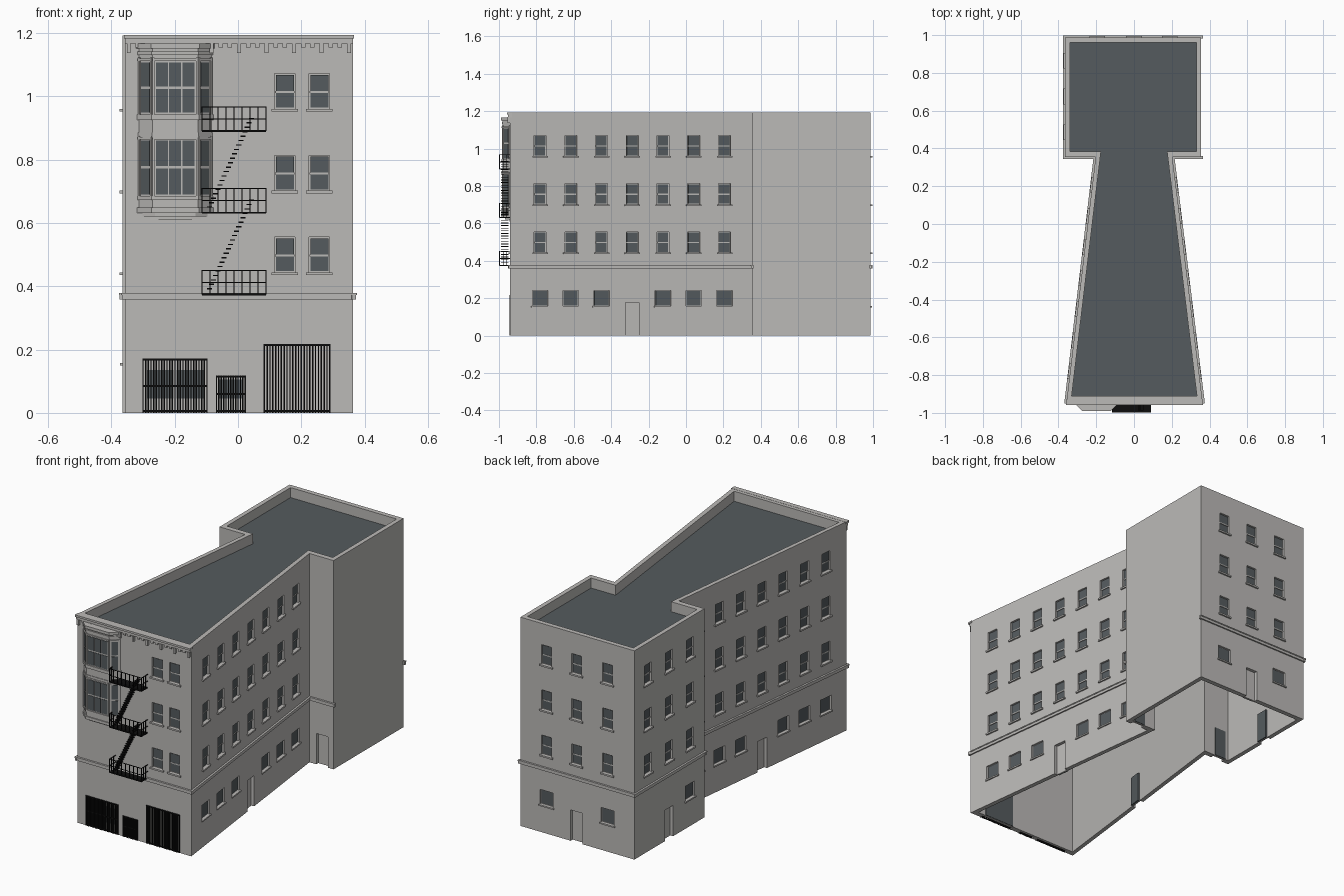
import bpy, bmesh
from mathutils import Vector

if "Cube" in bpy.data.objects:
    bpy.data.objects.remove(bpy.data.objects["Cube"])


def material(name, rgb):
    m = bpy.data.materials.new(name)
    m.use_nodes = True
    m.diffuse_color = (*rgb, 1)
    m.node_tree.nodes["Principled BSDF"].inputs["Base Color"].default_value = (*rgb, 1)
    return m


STONE = material("pale grey stone", (0.5, 0.49, 0.475))
DARK = material("dark slate", (0.09, 0.105, 0.112))
IRON = material("black iron", (0.004, 0.004, 0.004))
parts = {}


def mesh_for(name, mat):
    return parts.setdefault(name, (bmesh.new(), mat))[0]


def solid(bm, low, high):
    """Close a prism between two matching loops of points."""
    a = [bm.verts.new(p) for p in low]
    b = [bm.verts.new(p) for p in high]
    bm.faces.new(a[::-1])
    bm.faces.new(b)
    for i in range(len(a)):
        j = (i + 1) % len(a)
        bm.faces.new((a[i], a[j], b[j], b[i]))


def prism(bm, pts, z0, z1):
    solid(bm, [(x, y, z0) for x, y in pts], [(x, y, z1) for x, y in pts])


def box(bm, x0, x1, y0, y1, z0, z1):
    prism(bm, [(x0, y0), (x1, y0), (x1, y1), (x0, y1)], z0, z1)


class Wall:
    """A vertical face from a to b; t runs along it, d points outward."""
    def __init__(self, a, b):
        self.a, self.b = Vector(a), Vector(b)
        self.length = (self.b - self.a).length
        self.dir = (self.b - self.a).normalized()
        self.out = Vector((self.dir.y, -self.dir.x))

    def along(self, c):
        axis = 0 if abs(self.dir.x) > abs(self.dir.y) else 1
        return (c - self.a[axis]) / self.dir[axis]

    def box(self, bm, t0, t1, z0, z1, d0, d1):
        pts = [self.a + self.dir * t + self.out * d
               for t, d in ((t0, d1), (t1, d1), (t1, d0), (t0, d0))]
        prism(bm, pts, z0, z1)


# Footprint, inner faces of the walls, and one frame per wall
outer = [(-.357, -.94), (.363, -.94), (.203, .355), (.355, .355),
         (.355, .987), (-.365, .987), (-.365, .355), (-.203, .355)]
inner = [(-.33, -.91), (.333, -.91), (.175, .385), (.33, .385),
         (.33, .96), (-.34, .96), (-.34, .385), (-.175, .385)]
TOP, ROOF = 1.192, 1.135
walls = [Wall(outer[i], outer[(i + 1) % 8]) for i in range(8)]
front, wing_l, step_l, block_l, back, block_r, step_r, wing_r = walls

shell = mesh_for("walls", STONE)
rings = [[shell.verts.new((x, y, z)) for x, y in pts]
         for pts, z in ((outer, 0), (outer, TOP), (inner, TOP), (inner, 0))]
for k in range(4):
    r, s = rings[k], rings[(k + 1) % 4]
    for i in range(8):
        j = (i + 1) % 8
        shell.faces.new((r[i], r[j], s[j], s[i]))
prism(mesh_for("roof", DARK), inner, ROOF - .01, ROOF)

cutter = mesh_for("cutter", STONE)
glass = mesh_for("window_glass", DARK)
trim = mesh_for("window_sills", STONE)
door_backs = mesh_for("door_backs", DARK)


def sash_window(wall, c, z, w=.057, h=.107):
    t = wall.along(c)
    wall.box(cutter, t - w / 2 - .004, t + w / 2 + .004, z, z + h + .004, -.012, .01)
    wall.box(glass, t - w / 2, t + w / 2, z + .004, z + h * .47, -.013, -.009)
    wall.box(glass, t - w / 2, t + w / 2, z + h * .53, z + h, -.013, -.006)
    wall.box(trim, t - w / 2 - .002, t + w / 2 + .002, z + h * .47, z + h * .53, -.013, -.005)
    wall.box(trim, t - w / 2 - .013, t + w / 2 + .013, z - .009, z, -.005, .009)


def low_window(wall, c):
    t = wall.along(c)
    wall.box(cutter, t - .042, t + .042, .158, .242, -.012, .01)
    wall.box(glass, t - .038, t + .038, .162, .238, -.013, -.009)
    wall.box(trim, t - .048, t + .048, .15, .158, -.005, .007)


def door(wall, c):
    t = wall.along(c)
    wall.box(cutter, t - .037, t + .037, -.01, .176, -.018, .01)
    wall.box(door_backs, t - .035, t + .035, .002, .172, -.022, -.033)


FLOORS = (.444, .702, .96)

# Upper windows on every glazed wall
wing_cols = [-.78 + .1643 * k for k in range(7)]
back_cols, block_cols = (.19, 0, -.195), (.865, .675, .485)
for wall, cols in ((front, (.148, .257)), (wing_l, wing_cols), (wing_r, wing_cols),
                   (back, back_cols), (block_r, block_cols)):
    for c in cols:
        for z in FLOORS:
            sash_window(wall, c, z)

# Ground floor windows and doors
for wall in (wing_l, wing_r):
    for k, c in enumerate(wing_cols):
        (door if k == 3 else low_window)(wall, c)
for c in (.19, -.195):
    low_window(back, c)
low_window(block_r, .485)
door(back, 0)
door(block_r, .675)
door(step_l, .283)
door(step_r, -.283)

# String course around all walls but the blank one
band = mesh_for("string_course", STONE)
for wall in walls:
    if wall is not block_l:
        wall.box(band, -.01, wall.length + .01, .358, .372, -.005, .008)
        wall.box(band, -.01, wall.length + .01, .372, .378, -.005, .011)

# Front cornice with hanging teeth and brackets
cornice = mesh_for("cornice", STONE)
L = front.length
front.box(cornice, -.003, L + .003, 1.182, 1.193, -.01, .018)
front.box(cornice, 0, L, 1.166, 1.182, -.01, .011)
for k in range(25):
    t = .012 + k * .029
    if k % 3 == 0:
        front.box(cornice, t - .006, t + .006, 1.136, 1.168, -.002, .014)
    else:
        front.box(cornice, t - .007, t + .007, 1.154, 1.168, -.002, .009)

# Bay window: stacked layers on a chamfered plan
bay = mesh_for("bay_window", STONE)


def bay_plan(g):
    return [(-.313 - g, -.93), (-.313 - g, -.942), (-.27 - g * .6, -.98 - g),
            (-.127 + g * .6, -.98 - g), (-.084 + g, -.942), (-.084 + g, -.93)]


for g, z0, z1 in ((0, .645, 1.15), (.005, 1.13, 1.142), (.009, 1.15, 1.166), (.006, .925, .943),
                  (.003, .87, .885), (.005, .672, .685), (.006, .632, .648),
                  (-.012, .62, .634), (-.035, .61, .622)):
    prism(bay, bay_plan(g), z0, z1)

plan = bay_plan(0)
for i in (1, 2, 3):
    w = Wall(plan[i], plan[i + 1])
    n = 3 if i == 2 else 1
    edge = .009
    pane = (w.length - 2 * edge) / n
    for z0, z1 in ((.69, .86), (.948, 1.107)):
        mid = (z0 + z1) / 2
        for k in range(n):
            t = edge + k * pane
            for lo, hi in ((z0, mid - .004), (mid + .004, z1)):
                w.box(glass, t + .002, t + pane - .002, lo, hi, -.002, .002)
        for t in (0, w.length - .006):
            w.box(bay, t, t + .006, z0 - .008, z1 + .015, -.002, .005)
        w.box(bay, 0, w.length, z1 + .004, z1 + .012, -.002, .006)

# Street gates: recessed openings behind iron bars
gates = mesh_for("gate_bars", IRON)
for x0, x1, h, bars, rails in ((-.3, -.098, .172, 25, (.006, .085, .168)),
                               (-.068, .023, .118, 13, (.006, .06, .114)),
                               (.083, .29, .218, 24, (.006, .214))):
    a, b = front.along(x0), front.along(x1)
    front.box(cutter, a, b, -.01, h, -.015, .01)
    for k in range(bars):
        t = a + (b - a) * k / (bars - 1)
        front.box(gates, t - .0021, t + .0021, 0, h, -.001, .004)
    for z in rails:
        front.box(gates, a, b, z - .003, z + .003, -.001, .003)
for x0, x1, z0, z1 in ((-.288, -.204, .045, .135), (-.194, -.108, .045, .135),
                       (-.06, -.025, .045, .105), (-.02, .015, .045, .105)):
    front.box(glass, front.along(x0), front.along(x1), z0, z1, -.017, -.011)
front.box(door_backs, front.along(.09), front.along(.283), .002, .214, -.022, -.033)

# Fire escape: three railed landings and two flights of treads
rails = mesh_for("fire_escape_landings", IRON)
treads = mesh_for("fire_escape_stairs", IRON)
X0, X1, Y0, Y1, R = -.114, .088, -.997, -.941, .0016
for z in (.374, .632, .89):
    box(rails, X0, X1, Y0, Y1, z - .003, z + .003)
    for h in (.038, .076):
        box(rails, X0, X1, Y0 - R, Y0 + R, z + h - R, z + h + R)
        for x in (X0, X1):
            box(rails, x - R, x + R, Y0, Y1, z + h - R, z + h + R)
    for k in range(9):
        x = X0 + (X1 - X0) * k / 8
        box(rails, x - R, x + R, Y0 - R, Y0 + R, z, z + .076)
    for x in (X0, X1):
        for y in (-.978, -.96):
            box(rails, x - R, x + R, y - R, y + R, z, z + .076)
for z in (.39, .648):
    for k in range(21):
        x = -.09 + k * .0066
        box(treads, x - .008, x + .008, -.988, -.95, z + k * .014, z + k * .014 + .004)

# Turn the collected parts into objects
for name, (bm, mat) in parts.items():
    bmesh.ops.recalc_face_normals(bm, faces=bm.faces)
    me = bpy.data.meshes.new(name)
    bm.to_mesh(me)
    bm.free()
    me.materials.append(mat)
    bpy.context.collection.objects.link(bpy.data.objects.new(name, me))

# Cut the openings into the walls
wall_ob, cut_ob = bpy.data.objects["walls"], bpy.data.objects["cutter"]
cut_ob.hide_render = True
mod = wall_ob.modifiers.new("openings", "BOOLEAN")
mod.operation, mod.solver, mod.object = "DIFFERENCE", "EXACT", cut_ob
bpy.context.view_layer.objects.active = wall_ob
bpy.ops.object.modifier_apply(modifier=mod.name)
bpy.data.objects.remove(cut_ob)
